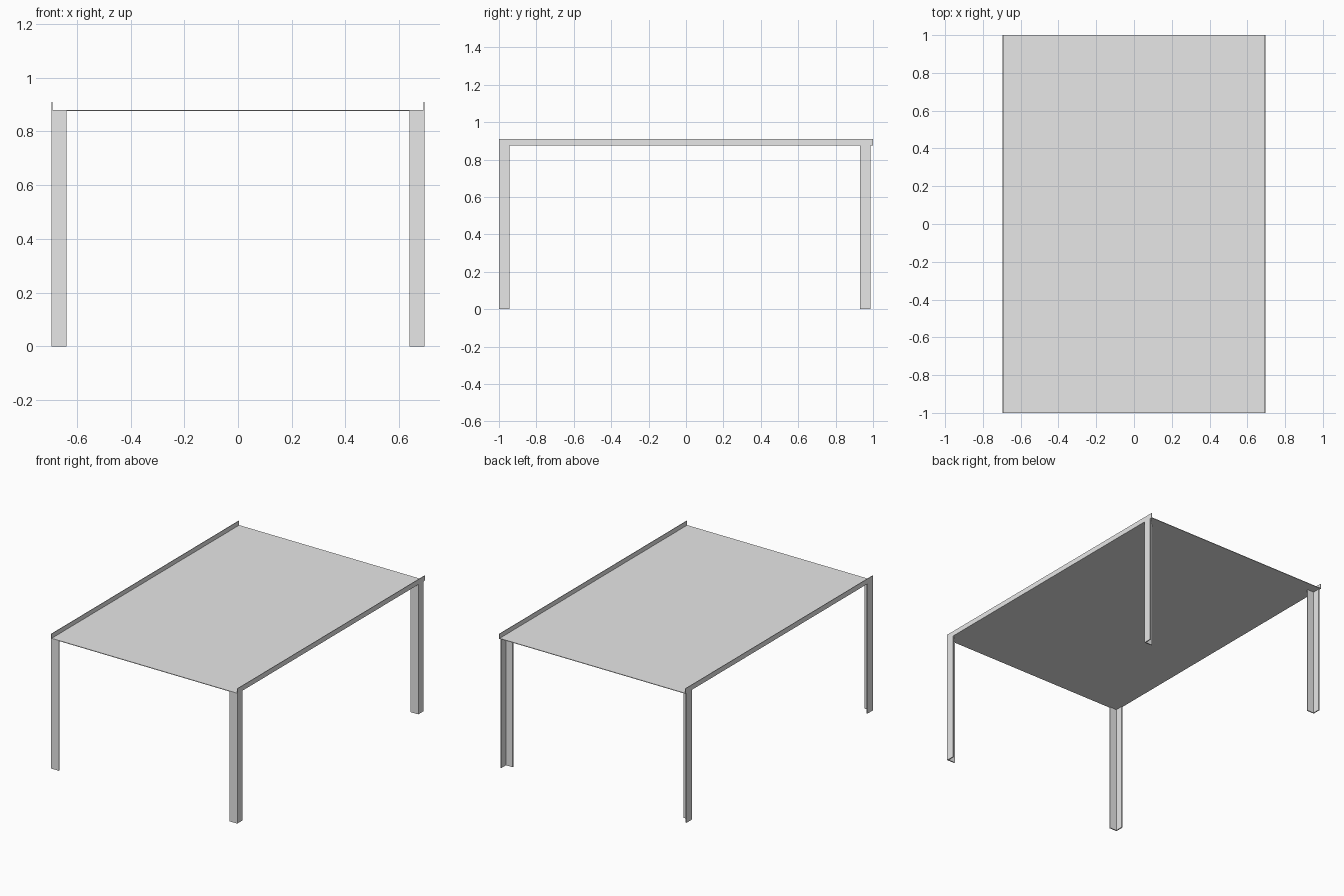
import bpy
import bmesh
from mathutils import Vector

cube = bpy.data.objects.get("Cube")
if cube:
    bpy.data.objects.remove(cube, do_unlink=True)

HALF_X, HALF_Y = 0.695, 1.0
LEG_TOP, RIM_TOP = 0.876, 0.91
SHEET, ANGLE, LEG_W = 0.004, 0.007, 0.057

steel = bpy.data.materials.new("plain_grey_steel")
steel.use_nodes = True
GREY = (0.8, 0.8, 0.8, 1)
steel.diffuse_color = GREY
steel.node_tree.nodes["Principled BSDF"].inputs["Base Color"].default_value = GREY


def extrude_profile(name, points, direction):
    """Close a 3D outline into a face and sweep it along a direction."""
    bm = bmesh.new()
    face = bm.faces.new([bm.verts.new(p) for p in points])
    swept = bmesh.ops.extrude_face_region(bm, geom=[face], use_keep_orig=True)
    moved = [g for g in swept["geom"] if isinstance(g, bmesh.types.BMVert)]
    bmesh.ops.translate(bm, verts=moved, vec=Vector(direction))
    bmesh.ops.recalc_face_normals(bm, faces=bm.faces)
    mesh = bpy.data.meshes.new(name)
    bm.to_mesh(mesh)
    bm.free()
    mesh.materials.append(steel)
    obj = bpy.data.objects.new(name, mesh)
    bpy.context.scene.collection.objects.link(obj)
    return obj


# Folded sheet top: a shallow tray with upturned long edges
inner, floor = HALF_X - SHEET, LEG_TOP + SHEET
half = [(HALF_X, LEG_TOP), (HALF_X, RIM_TOP), (inner, RIM_TOP), (inner, floor)]
tray = half + [(-x, z) for x, z in reversed(half)]
extrude_profile("table_top", [(x, -HALF_Y, z) for x, z in tray], (0, 2 * HALF_Y, 0))

# Angle-section legs: corner faces outward and to the front on all four
angle = [(0, 0), (LEG_W, 0), (LEG_W, ANGLE), (ANGLE, ANGLE), (ANGLE, LEG_W), (0, LEG_W)]
for end, front_y in (("front", -HALF_Y), ("back", 0.93)):
    for side, sign in (("left", 1), ("right", -1)):
        outline = [(sign * (HALF_X - u), front_y + v, 0) for u, v in angle]
        extrude_profile(f"{end}_{side}_leg", outline, (0, 0, LEG_TOP))
